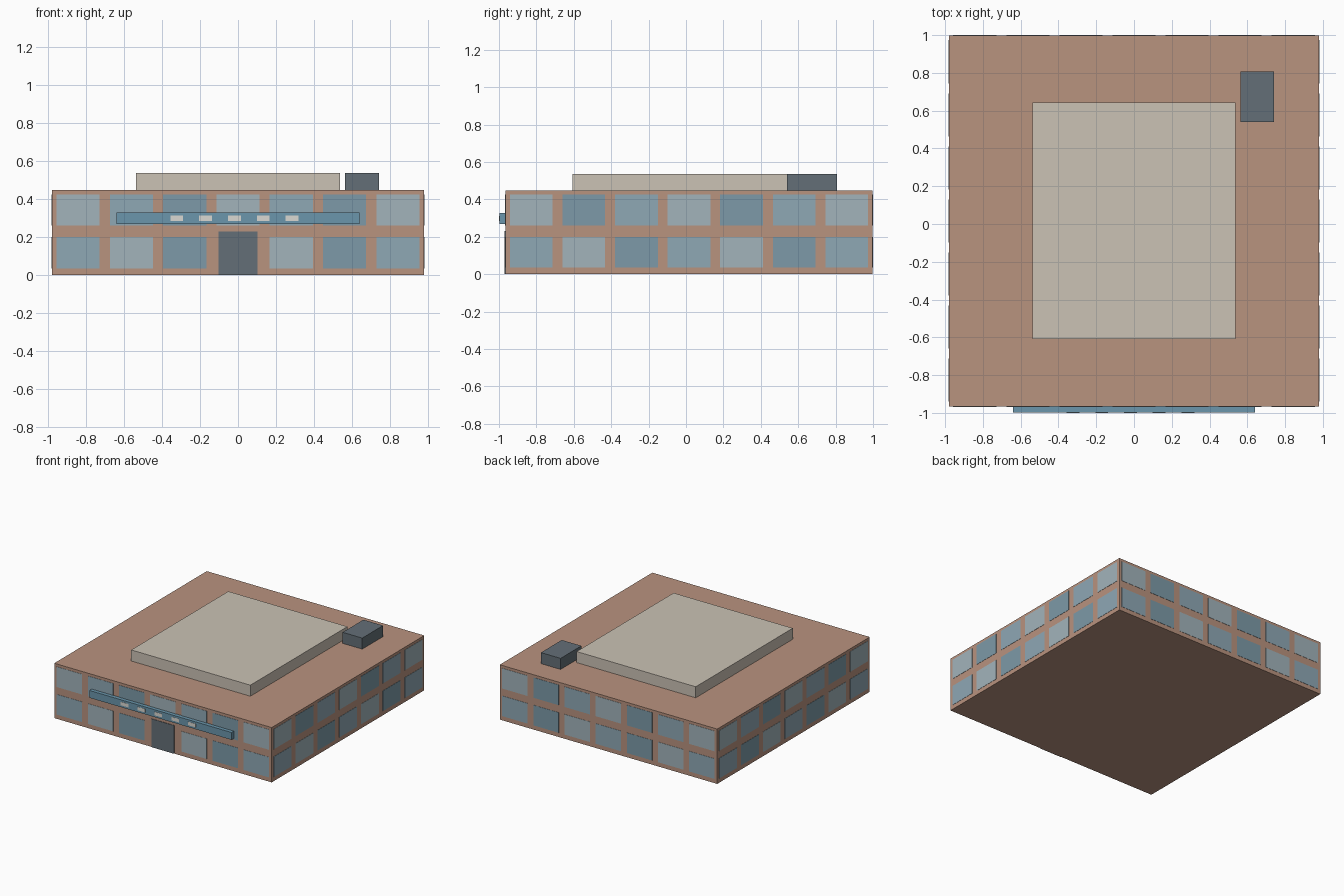
import bpy, bmesh
from mathutils import Vector

if "Cube" in bpy.data.objects:
    bpy.data.objects.remove(bpy.data.objects["Cube"])


def material(name, hex_code):
    def lin(c):
        return c / 12.92 if c <= 0.04045 else ((c + 0.055) / 1.055) ** 2.4
    m = bpy.data.materials.new(name)
    m.diffuse_color = [lin(int(hex_code[i:i + 2], 16) / 255) for i in (0, 2, 4)] + [1]
    m.use_nodes = True
    m.node_tree.nodes["Principled BSDF"].inputs["Base Color"].default_value = m.diffuse_color
    return m


brick = material("brick", "B9937F")
cream = material("cream", "CBC2B5")
slate = material("slate", "646F77")
blue = material("sign_blue", "6B96AC")
white = material("off_white", "DAD8D2")
glass = [material("glass_light", "A2B4BB"),
         material("glass_mid", "8FA8B5"),
         material("glass_dark", "7D9AA8")]


def box(name, x, y, z, mat):
    """Box from (min, max) ranges on each axis."""
    bm = bmesh.new()
    bmesh.ops.create_cube(bm, size=1)
    lo, hi = Vector((x[0], y[0], z[0])), Vector((x[1], y[1], z[1]))
    for v in bm.verts:
        v.co = Vector([(lo[i] + hi[i]) / 2 + v.co[i] * (hi[i] - lo[i]) for i in range(3)])
    me = bpy.data.meshes.new(name)
    bm.to_mesh(me)
    bm.free()
    me.materials.append(mat)
    ob = bpy.data.objects.new(name, me)
    bpy.context.collection.objects.link(ob)
    return ob


# Main block and rooftop parts
X, Y0, Y1, T = 0.98, -0.966, 0.998, 0.002
box("main_block", (-X, X), (Y0, Y1), (0, 0.447), brick)
box("roof_deck", (-0.537, 0.537), (-0.608, 0.642), (0.447, 0.537), cream)
box("roof_vent", (0.565, 0.742), (0.54, 0.808), (0.447, 0.537), slate)

# Windows: seven columns and two rows on each wall
pitch, half = 0.281, 0.114
yc = (Y0 + Y1) / 2
rows = [((0.035, 0.20), (1, 0, 2)), ((0.26, 0.425), (0, 1, 2))]
for side in ("front", "back", "left", "right"):
    for r, (z, tones) in enumerate(rows):
        if r == 1 and side in ("left", "right"):
            tones = (0, 2, 1)
        for i in range(7):
            if side == "front" and r == 0 and i == 3:
                continue  # doorway
            c = (i - 3) * pitch
            mat = glass[tones[i % 3]]
            name = f"{side}_window_{r}_{i}"
            if side in ("front", "back"):
                y = (Y0 - T, Y0) if side == "front" else (Y1, Y1 + T)
                box(name, (c - half, c + half), y, z, mat)
            else:
                x = (X, X + T) if side == "right" else (-X - T, -X)
                box(name, x, (yc + c - half, yc + c + half), z, mat)

# Door and the sign board with its plain light blocks
box("front_door", (-0.102, 0.102), (Y0 - 2 * T, Y0), (0, 0.23), slate)
box("sign_board", (-0.64, 0.64), (-0.998, Y0), (0.268, 0.328), blue)
for i in range(5):
    c = -0.019 + (i - 2) * 0.152
    box(f"sign_block_{i}", (c - 0.034, c + 0.034), (-1.0, -0.998), (0.284, 0.312), white)
